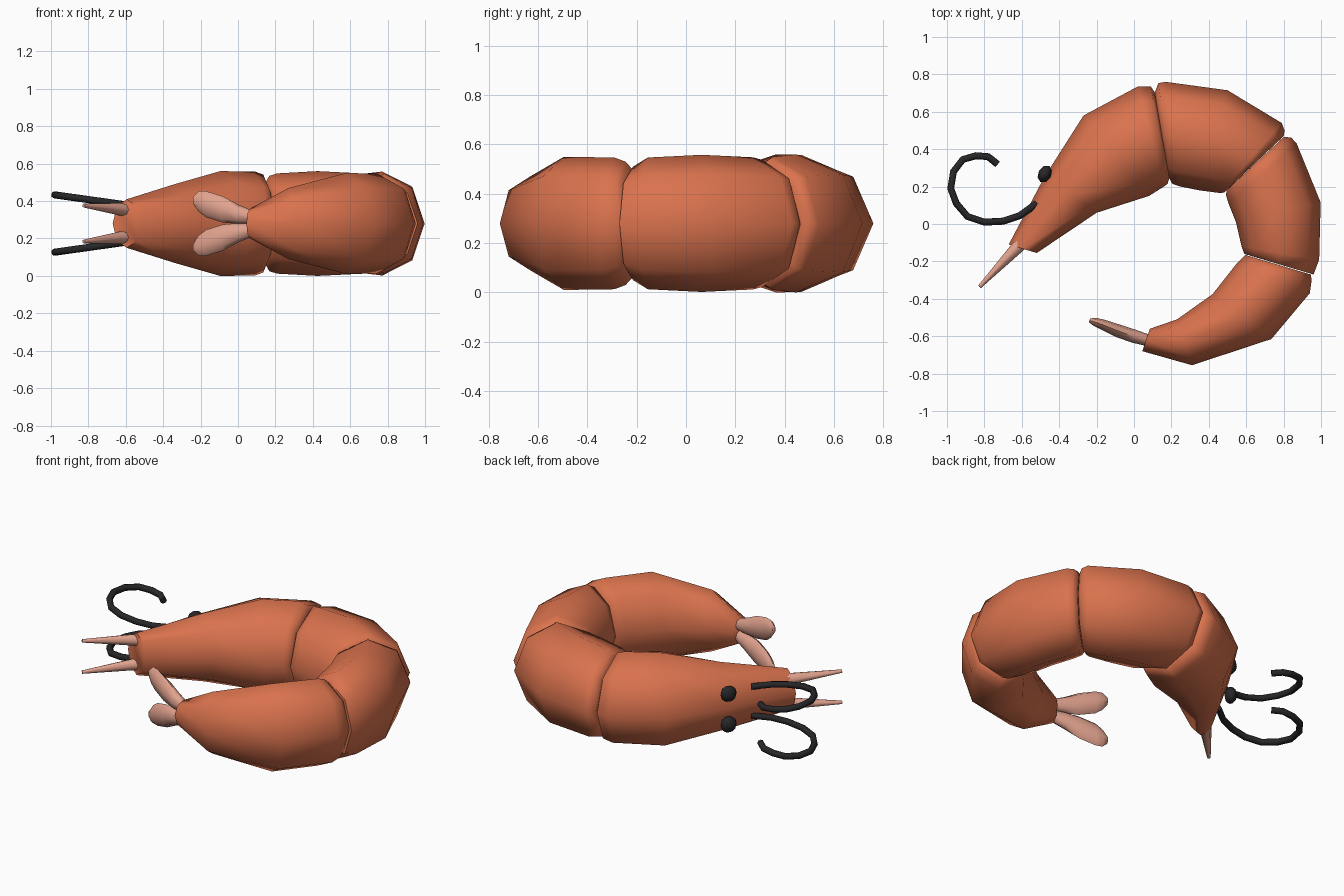
import bpy, bmesh, math
from mathutils import Vector

if "Cube" in bpy.data.objects:
    bpy.data.objects.remove(bpy.data.objects["Cube"])

MID = 0.28  # height of the symmetry plane


def material(name, rgb):
    m = bpy.data.materials.new(name)
    m.diffuse_color = (*rgb, 1)
    m.use_nodes = True
    m.node_tree.nodes["Principled BSDF"].inputs["Base Color"].default_value = m.diffuse_color
    return m


SHELL = material("orange_shell", (0.70, 0.17, 0.075))
PINK = material("pale_pink", (0.75, 0.36, 0.27))
BLACK = material("black", (0.02, 0.02, 0.022))


def smooth(ob, angle):
    bpy.ops.object.select_all(action='DESELECT')
    ob.select_set(True)
    bpy.context.view_layer.objects.active = ob
    bpy.ops.object.shade_smooth_by_angle(angle=math.radians(angle))


def finish(name, bm, mat, angle=60):
    bmesh.ops.recalc_face_normals(bm, faces=bm.faces)
    me = bpy.data.meshes.new(name)
    bm.to_mesh(me)
    bm.free()
    me.materials.append(mat)
    ob = bpy.data.objects.new(name, me)
    bpy.context.collection.objects.link(ob)
    smooth(ob, angle)
    return ob


def loft(name, rings, mat, sides=8):
    """Rings: outer x, y, inner x, y, half height, centre height."""
    bm = bmesh.new()
    loops = []
    for ox, oy, ix, iy, hz, zc in rings:
        c = Vector(((ox + ix) / 2, (oy + iy) / 2, zc))
        h = Vector(((ox - ix) / 2, (oy - iy) / 2, 0))
        loops.append([bm.verts.new(c + h * math.cos(a) + Vector((0, 0, hz * math.sin(a))))
                      for a in (2 * math.pi * i / sides for i in range(sides))])
    for a, b in zip(loops, loops[1:]):
        for i in range(sides):
            j = (i + 1) % sides
            bm.faces.new((a[i], a[j], b[j], b[i]))
    bm.faces.new(loops[0])
    bm.faces.new(loops[-1])
    return finish(name, bm, mat)


# Curled body: four octagonal shell segments
segments = {
    "head_segment": [
        (-.67, -.11, -.52, -.155, .13), (-.48, .25, -.20, .06, .21),
        (-.27, .58, .08, .15, .28), (.02, .735, .16, .20, .278),
        (.09, .735, .18, .215, .262), (.11, .705, .19, .25, .22)],
    "front_segment": [
        (.11, .70, .185, .25, .22), (.13, .753, .205, .215, .255),
        (.17, .76, .25, .20, .268), (.50, .715, .35, .18, .28),
        (.79, .54, .465, .165, .27), (.805, .50, .485, .17, .258),
        (.80, .47, .50, .185, .22)],
    "middle_segment": [
        (.80, .465, .495, .18, .23), (.84, .463, .492, .155, .258),
        (.87, .43, .505, .11, .268), (.998, .115, .545, .01, .278),
        (.99, -.19, .575, -.12, .267), (.96, -.27, .59, -.16, .23)],
    "tail_segment": [
        (.945, -.27, .595, -.165, .22), (.95, -.30, .57, -.19, .25),
        (.94, -.37, .55, -.21, .267), (.735, -.615, .42, -.375, .27),
        (.31, -.755, .23, -.51, .19), (.045, -.68, .085, -.56, .08)],
}
for name, rings in segments.items():
    loft(name, [r + (MID,) for r in rings], SHELL)

antenna_path = [(-.52, .11), (-.61, .045), (-.70, .015), (-.80, .01), (-.89, .04),
                (-.95, .11), (-.98, .19), (-.965, .28), (-.915, .345),
                (-.845, .365), (-.78, .36), (-.73, .32)]

for side, s in (("upper", 1), ("lower", -1)):
    # Tail fin blade: centre x, y, height offset, half thickness, half width
    blade = [(.10, -.63, .03, .03, .03), (0, -.60, .05, .036, .052),
             (-.08, -.573, .075, .035, .07), (-.17, -.537, .103, .028, .07),
             (-.21, -.523, .118, .022, .055), (-.238, -.515, .125, .011, .022)]
    loft(side + "_tail_fin",
         [(x - .33 * t, y - .94 * t, x + .33 * t, y + .94 * t, w, MID + s * dz)
          for x, y, dz, t, w in blade], PINK)

    # Pointed mouth feeler
    a, b = Vector((-.60, -.10, MID + s * .073)), Vector((-.825, -.335, MID + s * .096))
    bm = bmesh.new()
    bmesh.ops.create_cone(bm, cap_ends=True, segments=8, radius1=.037, radius2=.01,
                          depth=(b - a).length)
    bm.transform((b - a).to_track_quat('Z', 'Y').to_matrix().to_4x4())
    bmesh.ops.translate(bm, verts=bm.verts, vec=(a + b) / 2)
    finish(side + "_feeler", bm, PINK)

    # Eye bead
    bm = bmesh.new()
    bmesh.ops.create_uvsphere(bm, u_segments=8, v_segments=6, radius=.047)
    bmesh.ops.scale(bm, verts=bm.verts, vec=(.75, 1.05, 1))
    bm.transform(Vector((.5, .9, 0)).to_track_quat('Y', 'Z').to_matrix().to_4x4())
    bmesh.ops.translate(bm, verts=bm.verts, vec=(-.477, .268, MID + s * .094))
    finish(side + "_eye", bm, BLACK)

    # Curled antenna
    cu = bpy.data.curves.new(side + "_antenna", 'CURVE')
    cu.dimensions = '3D'
    cu.bevel_depth = .019
    cu.bevel_resolution = 2
    cu.use_fill_caps = True
    sp = cu.splines.new('POLY')
    sp.points.add(len(antenna_path) - 1)
    for p, (x, y) in zip(sp.points, antenna_path):
        p.co = (x, y, MID + s * (.10 + .14 * (-.6 - x)), 1)
    cu.materials.append(BLACK)
    ob = bpy.data.objects.new(side + "_antenna", cu)
    bpy.context.collection.objects.link(ob)
    bpy.ops.object.select_all(action='DESELECT')
    ob.select_set(True)
    bpy.context.view_layer.objects.active = ob
    bpy.ops.object.convert(target='MESH')
    smooth(bpy.context.view_layer.objects.active, 60)
